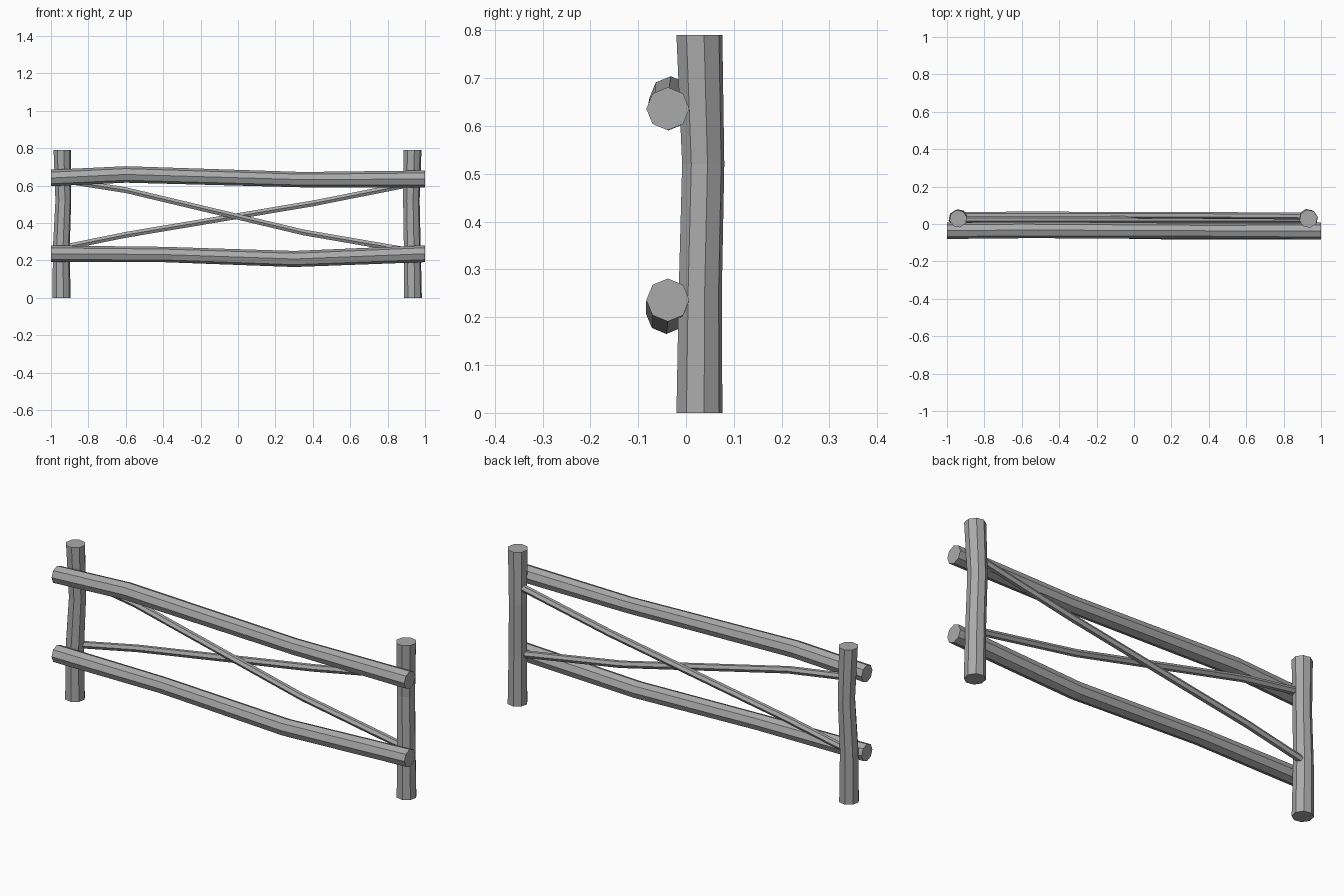
import bpy, bmesh, math
from mathutils import Vector

cube = bpy.data.objects.get("Cube")
if cube:
    bpy.data.objects.remove(cube, do_unlink=True)

wood = bpy.data.materials.new("plain_grey")
wood.use_nodes = True
grey = (0.4, 0.4, 0.4, 1)
wood.diffuse_color = grey
wood.node_tree.nodes["Principled BSDF"].inputs["Base Color"].default_value = grey


def log(name, path, axis, sides=8, turn=0.0):
    """Faceted pole through (x, y, z, radius) points; rings lie across the axis."""
    bm = bmesh.new()
    rings = []
    for x, y, z, r in path:
        ring = []
        for i in range(sides):
            a = math.tau * i / sides + turn
            c, s = r * math.cos(a), r * math.sin(a)
            offset = Vector((0, c, s)) if axis == "x" else Vector((c, s, 0))
            ring.append(bm.verts.new(Vector((x, y, z)) + offset))
        rings.append(ring)
    for low, high in zip(rings, rings[1:]):
        for i in range(sides):
            j = (i + 1) % sides
            bm.faces.new((low[i], low[j], high[j], high[i]))
    bm.faces.new(rings[0])
    bm.faces.new(rings[-1])
    bmesh.ops.recalc_face_normals(bm, faces=bm.faces)
    mesh = bpy.data.meshes.new(name)
    bm.to_mesh(mesh)
    bm.free()
    mesh.materials.append(wood)
    obj = bpy.data.objects.new(name, mesh)
    bpy.context.collection.objects.link(obj)
    return obj


# Upright posts
log("right_post", [(-.943, .028, 0, .049), (-.945, .03, .26, .046),
                   (-.934, .036, .52, .043), (-.94, .028, .79, .047)], "z", turn=.2)
log("left_post", [(.935, .028, 0, .049), (.932, .03, .26, .046),
                  (.927, .036, .52, .045), (.933, .028, .79, .049)], "z", turn=.2)

# Long rails on the front of the posts
log("top_rail", [(-1, -.036, .641, .044), (-.6, -.032, .66, .044),
                 (.35, -.036, .632, .041), (1, -.038, .636, .045)], "x")
log("bottom_rail", [(-1, -.036, .236, .044), (-.4, -.032, .232, .041),
                    (.3, -.041, .208, .043), (1, -.038, .236, .045)], "x")

# Thin crossed braces between the posts
log("falling_brace", [(-.93, .024, .628, .018), (-.6, .024, .576, .018),
                      (.35, .024, .35, .018), (.93, .024, .25, .018)], "x", 6)
log("rising_brace", [(-.93, .046, .27, .018), (-.6, .048, .337, .018),
                     (.4, .046, .505, .018), (.93, .042, .61, .018)], "x", 6)
